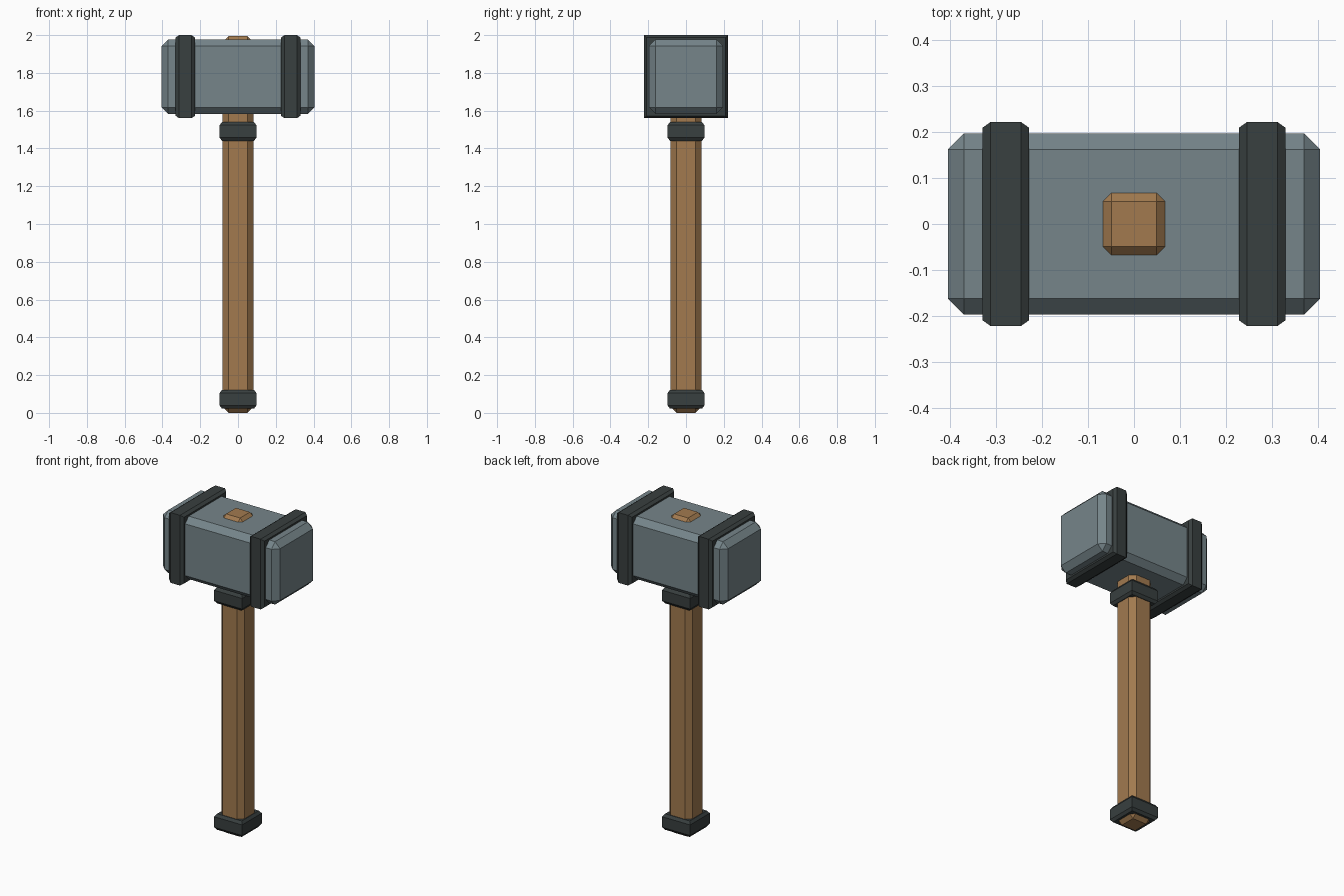
import bpy
import bmesh
from mathutils import Matrix, Vector

default = bpy.data.objects.get("Cube")
if default:
    bpy.data.objects.remove(default)


def material(name, rgb):
    mat = bpy.data.materials.new(name)
    mat.use_nodes = True
    mat.diffuse_color = (*rgb, 1)
    mat.node_tree.nodes["Principled BSDF"].inputs["Base Color"].default_value = (*rgb, 1)
    return mat


STEEL = material("grey steel", (0.18, 0.235, 0.255))
IRON = material("dark iron", (0.04, 0.05, 0.05))
WOOD = material("brown wood", (0.36, 0.195, 0.078))


def chamfered_box(name, mat, size, centre, chamfer, rim_axis=None):
    """Box with chamfered edges; rim_axis keeps edges along that axis sharp."""
    bm = bmesh.new()
    bmesh.ops.create_cube(bm, size=1, matrix=Matrix.Diagonal((*size, 1)))
    edges = list(bm.edges)
    if rim_axis is None:
        bmesh.ops.bevel(bm, geom=edges, offset=chamfer, segments=1,
                        affect='EDGES', clamp_overlap=True)
    else:
        # Inset both end caps, then push them out to make a mitred rim
        axis = Vector([i == rim_axis for i in range(3)])
        caps = [f for f in bm.faces if abs(f.normal.dot(axis)) > 0.9]
        for v in bm.verts:
            v.co[rim_axis] *= 1 - 2 * chamfer / size[rim_axis]
        bmesh.ops.inset_individual(bm, faces=caps, thickness=chamfer, depth=chamfer)
    bmesh.ops.recalc_face_normals(bm, faces=bm.faces)
    mesh = bpy.data.meshes.new(name)
    bm.to_mesh(mesh)
    bm.free()
    mesh.materials.append(mat)
    obj = bpy.data.objects.new(name, mesh)
    obj.location = centre
    bpy.context.collection.objects.link(obj)
    return obj


# Hammer head and its two square bands
chamfered_box("head", STEEL, (0.81, 0.394, 0.394), (0, 0, 1.78), 0.035)
for side, x in (("left", 0.279), ("right", -0.279)):
    chamfered_box(side + "_head_band", IRON, (0.102, 0.444, 0.44), (x, 0, 1.78), 0.018, 0)

# Handle running through the head, with a collar near each end
chamfered_box("handle", WOOD, (0.162, 0.162, 1.996), (0, 0, 0.998), 0.032)
for name, z in (("upper_collar", 1.49), ("lower_collar", 0.072)):
    chamfered_box(name, IRON, (0.194, 0.194, 0.1), (0, 0, z), 0.017, 2)
